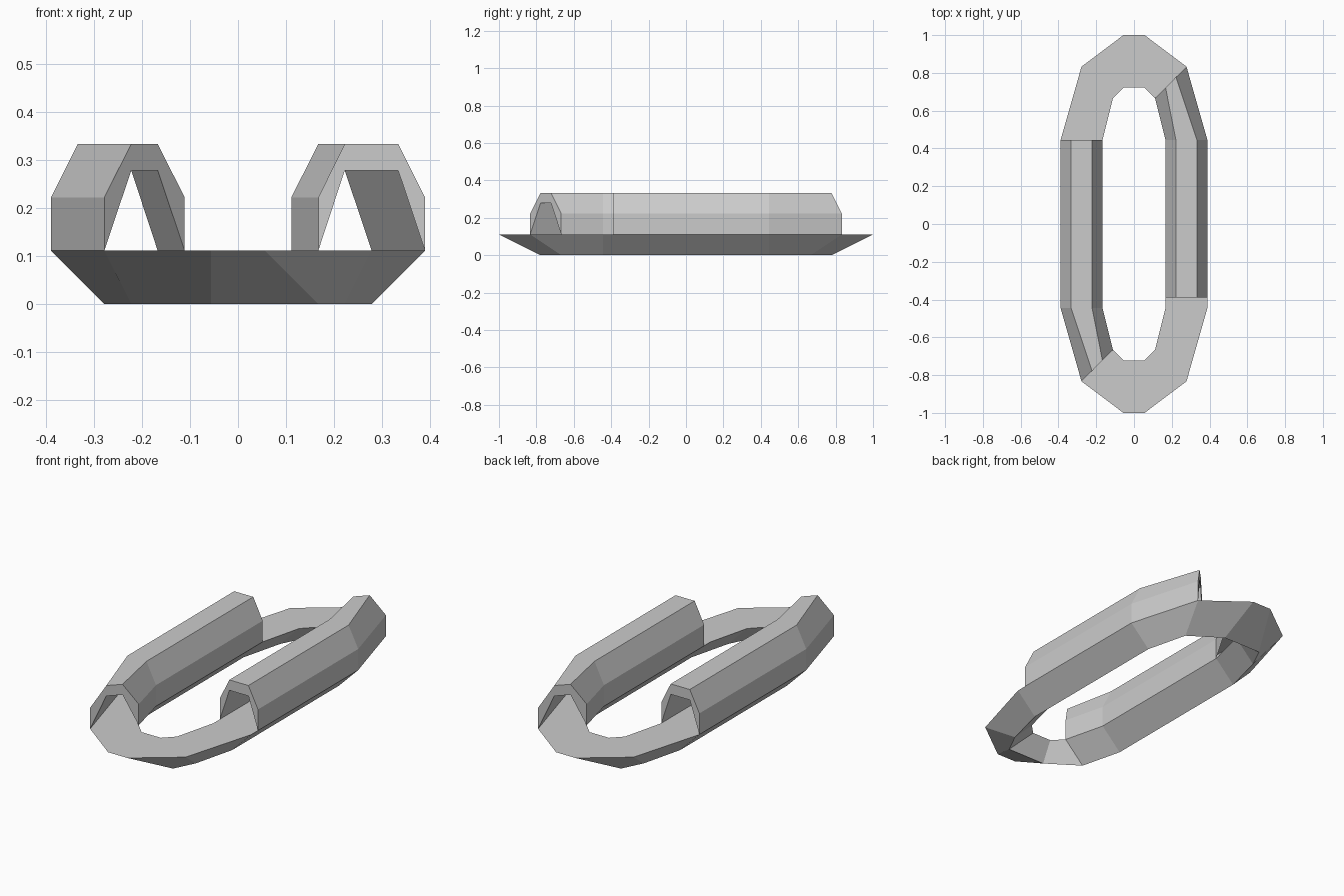
import bpy, bmesh

if "Cube" in bpy.data.objects:
    bpy.data.objects.remove(bpy.data.objects["Cube"])

FLOOR = 0.111  # height where the base meets the covers


def loft(name, sections, closed):
    """Skin a list of closed cross-sections, as a ring or with end caps."""
    bm = bmesh.new()
    rows = [[bm.verts.new(p) for p in s] for s in sections]
    n = len(rows[0])
    pairs = list(zip(rows, rows[1:] + rows[:1]))
    for a, b in pairs if closed else pairs[:-1]:
        for i in range(n):
            j = (i + 1) % n
            bm.faces.new((a[i], a[j], b[j], b[i]))
    if not closed:
        bm.faces.new(rows[0])
        bm.faces.new(rows[-1])
    bmesh.ops.recalc_face_normals(bm, faces=bm.faces)
    mesh = bpy.data.meshes.new(name)
    bm.to_mesh(mesh)
    bm.free()
    obj = bpy.data.objects.new(name, mesh)
    bpy.context.collection.objects.link(obj)
    return obj


def half_turn(points):
    return points + [(-x, -y) for x, y in points]


# Base ring: flat top, V-shaped underside with a slightly skewed keel
outer = half_turn([(0.389, -0.444), (0.389, 0.444), (0.278, 0.833),
                   (0.056, 1.0), (-0.056, 1.0), (-0.278, 0.833)])
inner = half_turn([(0.167, -0.444), (0.167, 0.444), (0.111, 0.667),
                   (0.056, 0.722), (-0.056, 0.722), (-0.111, 0.667)])
keel = half_turn([(0.278, -0.444), (0.278, 0.444), (0.222, 0.667),
                  (0.056, 0.778), (-0.167, 0.778), (-0.222, 0.667)])
loft("base_ring", [[(*o, FLOOR), (*i, FLOOR), (*k, 0.0)]
                   for o, i, k in zip(outer, inner, keel)], True)


# Hollow covers: octagonal outside, tapered cavity inside
def cover_section(o, to, ti, i):
    return [(*o, FLOOR), (*o, 0.222), (*to, 0.333), (*ti, 0.333),
            (*i, 0.222), (*i, FLOOR), (*ti, 0.278), (*to, 0.278)]


def cover(name, side, start):
    xs = (0.389, 0.333, 0.222, 0.167)
    stations = [[(x, start) for x in xs],
                [(x, 0.444) for x in xs],
                [(0.278, 0.833), (0.222, 0.778), (0.167, 0.722), (0.111, 0.667)]]
    loft(name, [cover_section(*[(side * x, side * y) for x, y in s])
                for s in stations], False)


cover("right_cover", 1, -0.389)
cover("left_cover", -1, -0.444)
